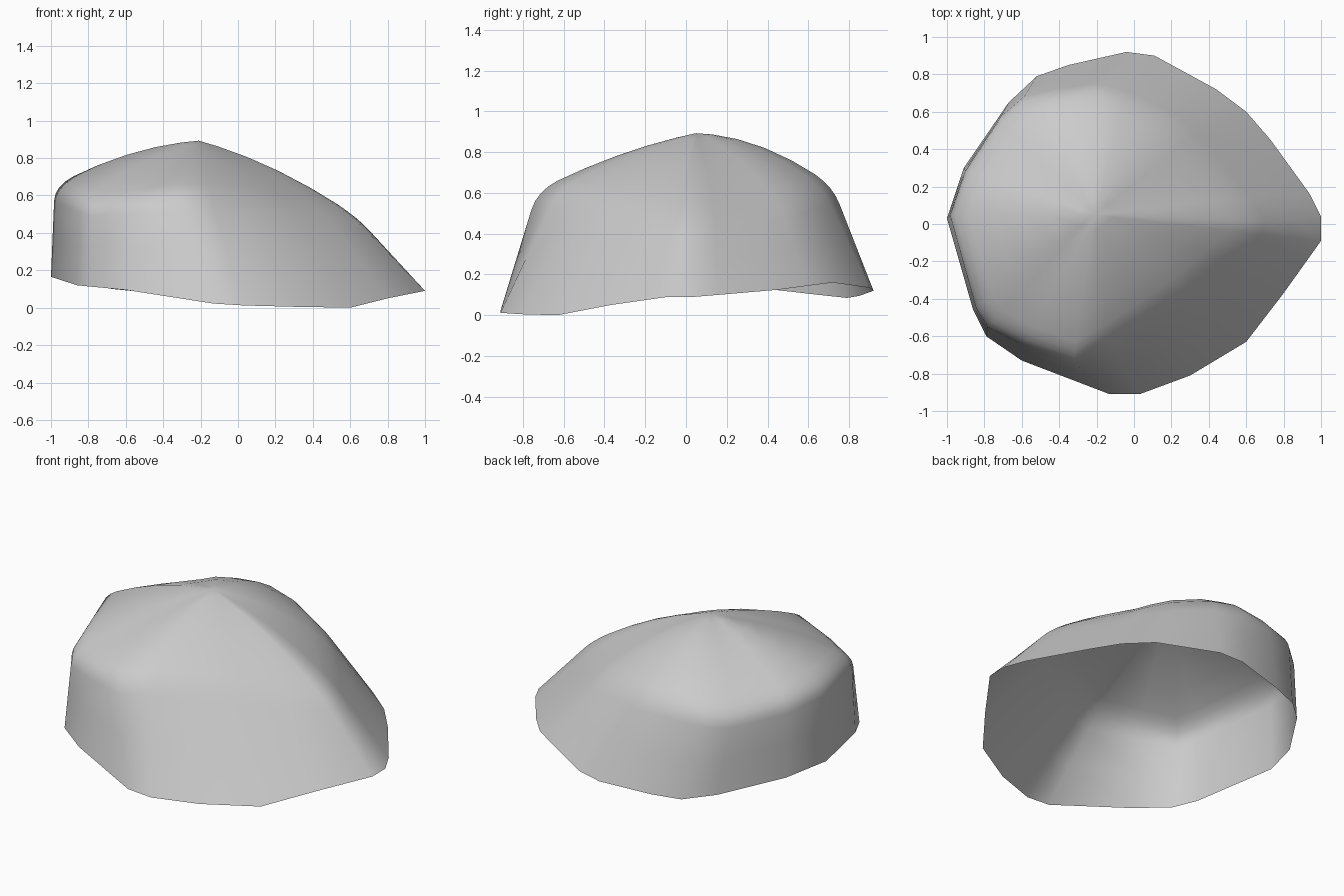
import bpy, bmesh
from mathutils import Vector

# Paired control loops, counter-clockwise from the right tip:
# open rim (x, y, z) and the shoulder where wall turns into roof (x, y, z)
COLUMNS = [
    (1.00, 0.04, .090,  .64, .02, .48),
    (.94, .16, .100,  .56, .14, .49),
    (.73, .45, .125,  .40, .34, .51),
    (.60, .60, .145,  .30, .46, .54),
    (.44, .72, .160,  .18, .57, .57),
    (.11, .90, .135, -.05, .67, .62),
    (-.04, .92, .120, -.22, .72, .63),
    (-.35, .85, .095, -.42, .70, .62),
    (-.52, .79, .085, -.60, .66, .60),
    (-.67, .65, .100, -.72, .56, .58),
    (-.91, .30, .140, -.90, .28, .61),
    (-1.0, .03, .165, -.98, .05, .65),
    (-.86, -.46, .120, -.84, -.45, .58),
    (-.79, -.60, .113, -.78, -.54, .56),
    (-.60, -.73, .095, -.58, -.64, .58),
    (-.13, -.91, .022, -.33, -.73, .61),
    (.03, -.91, .012, -.15, -.63, .61),
    (.30, -.81, .005, .05, -.50, .59),
    (.60, -.63, .000, .28, -.34, .55),
    (.80, -.37, .050, .46, -.18, .51),
    (1.00, -.09, .090, .62, -.05, .48),
]
APEX = Vector((-.21, .05, .893))


def profile(col):
    """Wall, rounded shoulder, then a gently bulging roof up to the apex."""
    rim, sh = Vector(col[:3]), Vector(col[3:])
    bulge = .045 + .02 * sh.y

    def roof(t):
        return sh.lerp(APEX, t) + Vector((0, 0, bulge * 4 * t * (1 - t)))

    pts = [rim, rim.lerp(sh, .45)]
    a, b = rim.lerp(sh, .84), roof(.13)
    for k in range(5):
        t = k / 4
        pts.append(a.lerp(sh, t).lerp(sh.lerp(b, t), t))
    pts += [roof(t) for t in (.3, .5, .7, .88)]
    return pts


# Loft the profiles into an open-bottomed shell
bm = bmesh.new()
grid = [[bm.verts.new(p) for p in profile(c)] for c in COLUMNS]
top = bm.verts.new(APEX)
for i, left in enumerate(grid):
    right = grid[(i + 1) % len(grid)]
    for r in range(len(left) - 1):
        bm.faces.new((left[r], right[r], right[r + 1], left[r + 1]))
    bm.faces.new((left[-1], right[-1], top))
for f in bm.faces:
    f.smooth = True

mesh = bpy.data.meshes.new("domed_shell")
bm.to_mesh(mesh)
bm.free()
shell = bpy.data.objects.new("domed_shell", mesh)
bpy.context.collection.objects.link(shell)
